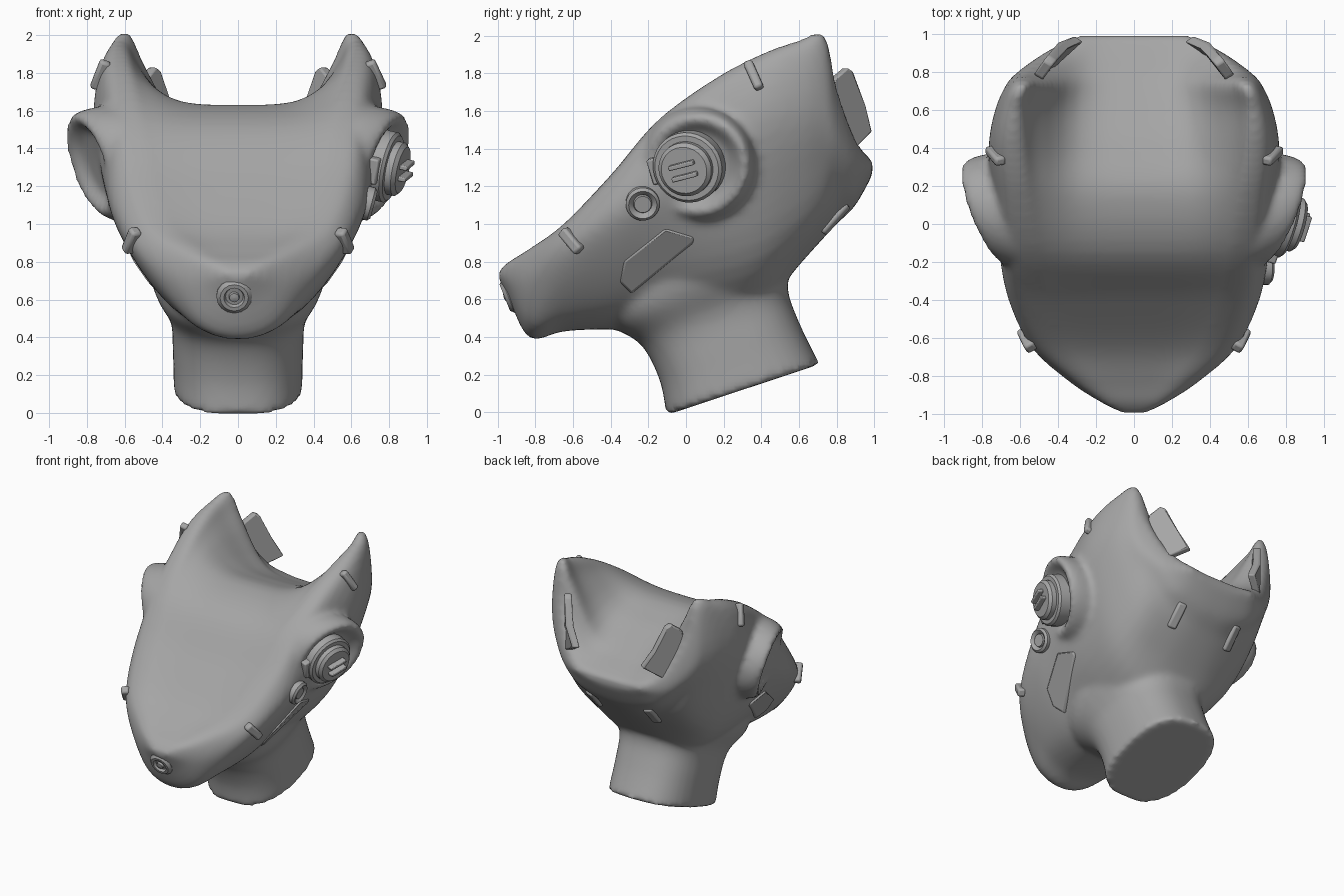
import bpy, bmesh, math
from mathutils import Vector, Matrix
from mathutils.bvhtree import BVHTree

if "Cube" in bpy.data.objects:
    bpy.data.objects.remove(bpy.data.objects["Cube"])

grey = bpy.data.materials.new("dark_grey")
grey.diffuse_color = (.38, .38, .38, 1)
grey.use_nodes = True
grey.node_tree.nodes["Principled BSDF"].inputs["Base Color"].default_value = grey.diffuse_color


def spline(pts, n, closed=False):
    """Catmull-Rom interpolation of tuples of any length."""
    out, m = [], len(pts)
    pick = (lambda i: pts[i % m]) if closed else (lambda i: pts[min(max(i, 0), m - 1)])
    for i in range(m if closed else m - 1):
        a, b, c, d = (pick(i + k) for k in (-1, 0, 1, 2))
        for j in range(n):
            t = j / n
            out.append(tuple(0.5 * (2 * q + (r - p) * t + (2 * p - 5 * q + 4 * r - s) * t * t
                                    + (3 * q - p - 3 * r + s) * t ** 3)
                             for p, q, r, s in zip(a, b, c, d)))
    return out if closed else out + [pts[-1]]


def loft(bm, rings):
    part = bmesh.new()
    vs = [[part.verts.new(p) for p in r] for r in rings]
    n = len(vs[0])
    for a, b in zip(vs, vs[1:]):
        for i in range(n):
            part.faces.new((a[i], a[(i + 1) % n], b[(i + 1) % n], b[i]))
    part.faces.new(vs[0])
    part.faces.new(vs[-1])
    bmesh.ops.recalc_face_normals(part, faces=part.faces)
    me = bpy.data.meshes.new("part")
    part.to_mesh(me)
    bm.from_mesh(me)
    part.free()
    bpy.data.meshes.remove(me)


def finish(name, bm, bevel=0, angle=40):
    me = bpy.data.meshes.new(name)
    bm.to_mesh(me)
    bm.free()
    me.materials.append(grey)
    ob = bpy.data.objects.new(name, me)
    bpy.context.collection.objects.link(ob)
    if bevel:
        b = ob.modifiers.new("bevel", "BEVEL")
        b.width, b.segments = bevel, 2
    bpy.ops.object.select_all(action="DESELECT")
    ob.select_set(True)
    bpy.context.view_layer.objects.active = ob
    bpy.ops.object.shade_smooth_by_angle(angle=math.radians(angle))
    return ob


def frame(pos, normal, along):
    """Matrix with z on the normal and x along the given direction."""
    z = Vector(normal).normalized()
    y = z.cross(Vector(along)).normalized()
    return Matrix.Translation(pos) @ Matrix((y.cross(z), y, z)).transposed().to_4x4()


# Head slices: y, centre top z, ridge x, ridge z, half width, its z, lower x, lower z, bottom z
slices = [
    (-.995, .745, .04, .748, .06, .735, .04, .72, .71),
    (-.94, .80, .12, .80, .17, .74, .12, .65, .60),
    (-.83, .86, .22, .87, .34, .74, .22, .48, .395),
    (-.65, .98, .38, 1.0, .54, .87, .30, .52, .43),
    (-.40, 1.24, .48, 1.26, .66, 1.05, .37, .58, .44),
    (-.15, 1.52, .54, 1.55, .71, 1.22, .45, .70, .42),
    (.15, 1.63, .58, 1.77, .745, 1.40, .50, .75, .45),
    (.40, 1.58, .60, 1.90, .765, 1.55, .52, .82, .55),
    (.60, 1.50, .60, 1.97, .73, 1.6, .50, .95, .78),
    (.735, 1.44, .57, 2.0, .67, 1.6, .47, 1.08, .93),
    (.80, 1.41, .54, 1.72, .61, 1.48, .40, 1.13, 1.0),
    (.90, 1.37, .42, 1.45, .47, 1.34, .32, 1.16, 1.1),
    (.99, 1.33, .25, 1.34, .30, 1.31, .20, 1.28, 1.26)]
rings = []
for y, zc, xt, zt, w, zw, wl, zl, zb in spline(slices, 5):
    d = zt - zc
    half = [(0, zc), (.5 * xt, zc + .1 * d), (.85 * xt, zc + .68 * d), (xt, zt),
            (xt + .7 * (w - xt), zt - .15 * (zt - zw)), (w, zw),
            (w * .6 + wl * .4 + .01, zw * .5 + zl * .5), (wl, zl), (wl * .5, zb + .2 * (zl - zb)), (0, zb)]
    full = half + [(-x, z) for x, z in half[-2:0:-1]]
    rings.append([(x, y, z) for x, z in spline(full, 4, True)])
body = bmesh.new()
loft(body, rings)

# Neck: front y, front z, back y, back z, half width
neck = [(-.105, -.015, .71, .255, .34), (-.14, .17, .60, .48, .345), (-.24, .36, .54, .67, .36),
        (-.42, .50, .59, .85, .445), (-.38, .80, .68, 1.1, .52)]
rings = []
for fy, fz, by, bz, w in spline(neck, 5):
    ring = []
    for k in range(40):
        c, s = math.cos(k * math.tau / 40), math.sin(k * math.tau / 40)
        t = .5 + .5 * math.copysign(abs(s) ** .8, s)
        ring.append((w * math.copysign(abs(c) ** .8, c), fy + (by - fy) * t, fz + (bz - fz) * t))
    rings.append(ring)
loft(body, rings)

# Flared ear cups, tilted outwards at the upper back
for side in (1, -1):
    rings = []
    for r, x in [(.31, .5), (.31, .66), (.29, .74), (.265, .79), (.23, .79), (.18, .73), (.02, .72)]:
        ring = []
        for k in range(40):
            dy, dz = r * math.cos(k * math.tau / 40), r * math.sin(k * math.tau / 40)
            tilt = .37 * dy + .3 * dz if x > .6 else 0
            ring.append((side * (x + tilt), .06 + dy, 1.31 + dz))
        rings.append(ring)
    loft(body, rings)

# Fuse head, neck and ears into one smooth skin
ob = finish("head_and_neck", body)
ob.modifiers.clear()
m = ob.modifiers.new("fuse", "REMESH")
m.mode, m.voxel_size, m.use_smooth_shade = "VOXEL", .022, True
m = ob.modifiers.new("relax", "SMOOTH")
m.factor, m.iterations = .5, 8
deps = bpy.context.evaluated_depsgraph_get()
skin = bpy.data.meshes.new_from_object(ob.evaluated_get(deps))
ob.modifiers.clear()
ob.data = skin
skin.materials.clear()
skin.materials.append(grey)
bpy.ops.object.shade_smooth_by_angle(angle=math.radians(50))
tree = BVHTree.FromPolygons([v.co for v in skin.vertices], [p.vertices for p in skin.polygons])


def prism(name, inner, outer, bevel):
    bm = bmesh.new()
    loft(bm, [inner, outer])
    return finish(name, bm, bevel)


def discs(name, mat, profile, sides=32):
    """Turned part: profile of (radius, height)."""
    bm = bmesh.new()
    loft(bm, [[mat @ Vector((r * math.cos(k * math.tau / sides), r * math.sin(k * math.tau / sides), h))
               for k in range(sides)] for r, h in profile])
    return finish(name, bm)


def block(name, mat, size, bevel=.01):
    bm = bmesh.new()
    bmesh.ops.create_cube(bm, size=1, matrix=mat @ Matrix.Diagonal((*size, 1)))
    return finish(name, bm, bevel)


plate = [(-.35, .69), (-.29, .63), (.04, .90), (.04, .93), (-.11, .975), (-.33, .80)]
flap = [(.77, 1.66), (.79, 1.77), (.86, 1.83), (.89, 1.81), (.95, 1.63), (.99, 1.49), (.91, 1.41), (.81, 1.54)]
for side, tag in ((1, "right"), (-1, "left")):
    # Clips lying on the skin: upper, jaw and nape
    for nm, p, along, size in [("upper_clip", (.8, .345, 1.815), (0, .07, -.15), (.17, .05, .06)),
                               ("jaw_clip", (.58, -.62, .91), (0, .12, -.11), (.15, .06, .06)),
                               ("nape_clip", (.26, .80, 1.02), (0, .16, .16), (.2, .07, .05))]:
        loc, nor = tree.find_nearest(Vector((side * p[0], p[1], p[2])))[:2]
        block(f"{nm}_{tag}", frame(loc, nor, along), size, .015)
    # Cheek plate projected onto the skin
    hits = [tree.ray_cast(Vector((side * 2, y, z)), Vector((-side, 0, 0)))[0] for y, z in plate]
    prism(f"cheek_plate_{tag}", [h - Vector((side * .08, 0, 0)) for h in hits],
          [h + Vector((side * .015, 0, 0)) for h in hits], .012)
    # Curved flap behind each horn
    edge = [Vector((side * (.27 + .26 * math.sqrt((.995 - y) / .215)), y, z)) for y, z in flap]
    prism(f"crown_flap_{tag}", [p - Vector((side * .045, .03, 0)) for p in edge], edge, .01)

# Dial on the right ear with two grip bars and a side tab
dial = frame((.76, .02, 1.31), (1, -.27, -.22), (0, 1, .3))
discs("ear_dial", dial, [(.19, -.08), (.19, .05), (.175, .065), (.145, .065), (.145, .10), (.125, .12), (.01, .12)])
for k in (-1, 1):
    block("dial_bar", dial @ Matrix.Translation((0, k * .032, .13)), (.14, .025, .06), .006)
block("dial_tab", dial @ Matrix.Translation((-.17, .02, .0)), (.09, .14, .08))

# Small round button ahead of the dial
loc, nor = tree.ray_cast(Vector((2, -.23, 1.11)), Vector((-1, 0, 0)))[:2]
discs("cheek_button", frame(loc, nor, (0, 1, 0)),
      [(.09, -.05), (.09, .02), (.075, .035), (.055, .02), (.05, .01), (.045, .025), (.005, .025)])

# Chin port
discs("chin_port", frame((-.02, -.935, .62), (0, -.93, -.37), (1, 0, 0)),
      [(.095, -.08), (.095, .01), (.075, .03), (.055, .03), (.045, .005), (.03, .005), (.025, .03), (.004, .035)], 16)
